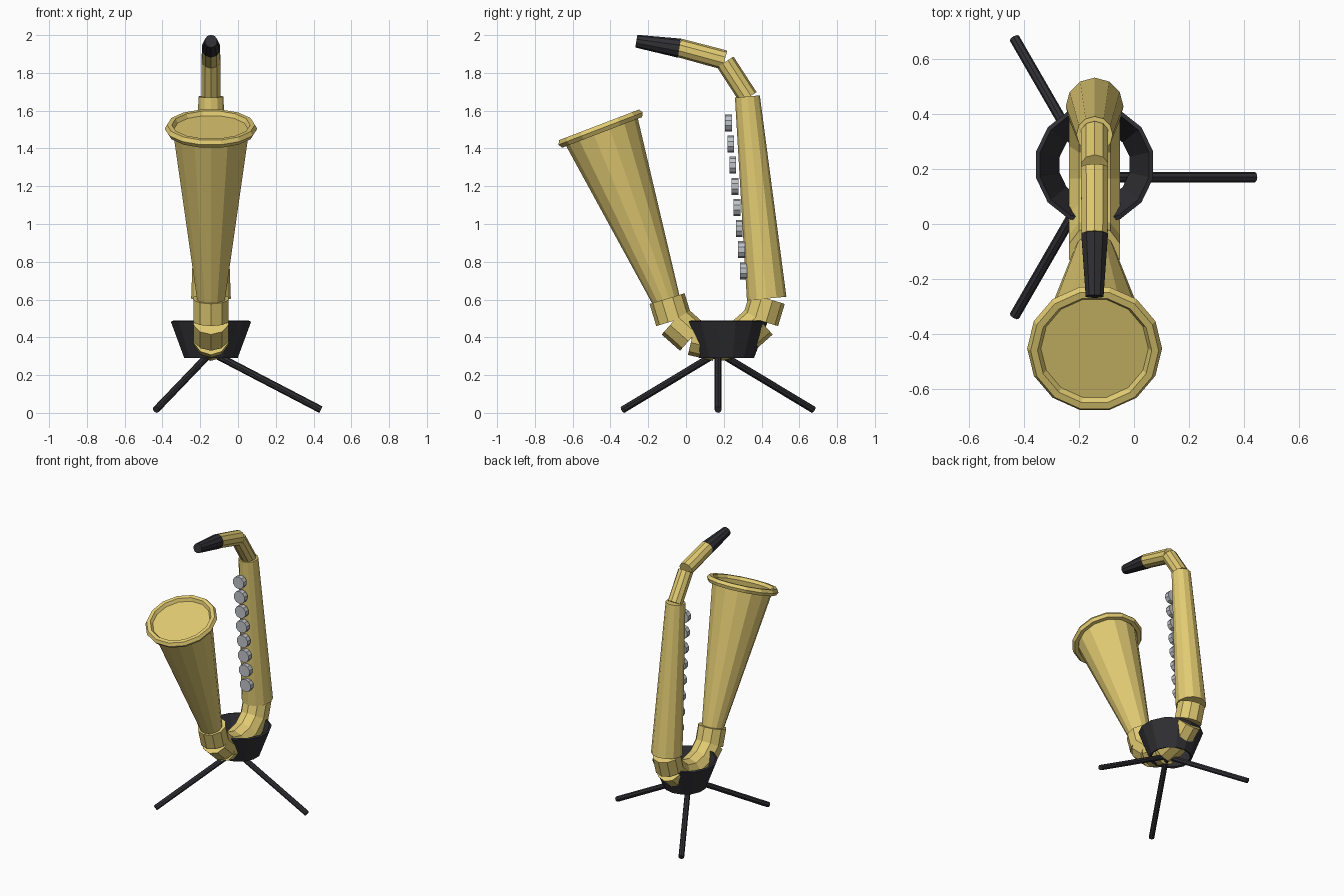
import bpy
from math import sin, cos, pi, radians
from mathutils import Vector

if "Cube" in bpy.data.objects:
    bpy.data.objects.remove(bpy.data.objects["Cube"])

CX = -0.143  # side-to-side centre of the instrument


def material(name, rgb):
    m = bpy.data.materials.new(name)
    m.diffuse_color = (*rgb, 1)
    m.use_nodes = True
    m.node_tree.nodes["Principled BSDF"].inputs["Base Color"].default_value = m.diffuse_color
    return m


brass = material("brass", (0.76, 0.60, 0.17))
black = material("black", (0.03, 0.03, 0.035))
steel = material("steel", (0.52, 0.54, 0.57))


def tube(name, a, b, r1, r2, sides, mat, fill='NGON'):
    """Straight or tapered tube from point a to point b."""
    a, b = Vector(a), Vector(b)
    d = b - a
    bpy.ops.mesh.primitive_cone_add(vertices=sides, radius1=r1, radius2=r2,
                                    depth=d.length, end_fill_type=fill,
                                    location=(a + b) / 2)
    o = bpy.context.object
    o.rotation_euler = d.to_track_quat('Z', 'Y').to_euler()
    o.name = name
    o.data.materials.append(mat)
    return o


def mid(y, z):
    return Vector((CX, y, z))


# Main body and flared bell
tube("body_tube", mid(0.427, 0.605), mid(0.325, 1.675), 0.105, 0.066, 12, brass)
bell_low, bell_top = mid(-0.103, 0.593), mid(-0.452, 1.505)
tube("bell", bell_low, bell_top, 0.074, 0.206, 14, brass)

# Rolled bell rim
axis = (bell_top - bell_low).to_track_quat('Z', 'Y').to_euler()
bpy.ops.mesh.primitive_torus_add(major_segments=14, minor_segments=6,
                                 major_radius=0.22, minor_radius=0.025,
                                 location=bell_top, rotation=axis)
rim = bpy.context.object
rim.name = "bell_rim"
rim.data.materials.append(brass)

# Bow: short straight pieces around a half ellipse
arc = [mid(0.165 - 0.265 * cos(i * pi / 6), 0.605 - 0.235 * sin(i * pi / 6))
       for i in range(7)]
for i in range(6):
    tube(f"bow_segment_{i + 1}", arc[i], arc[i + 1], 0.097, 0.097, 10, brass)

# Neck and mouthpiece
tube("neck_lower", mid(0.33, 1.67), mid(0.208, 1.858), 0.052, 0.052, 10, brass)
tube("neck_upper", mid(0.205, 1.868), mid(-0.037, 1.933), 0.052, 0.05, 10, brass)
tube("mouthpiece", mid(-0.035, 1.931), mid(-0.263, 1.968), 0.051, 0.034, 10, black)

# Row of round keys down the front of the body
for i in range(8):
    t = i / 7
    y, z = 0.225 + 0.08 * t, 1.535 - 0.783 * t
    tube(f"key_{i + 1}", mid(y + 0.018, z), mid(y - 0.018, z), 0.045, 0.045, 10, steel)

# Stand: open tapered cradle and three legs
cradle = tube("stand_cradle", mid(0.215, 0.29), mid(0.215, 0.483),
              0.145, 0.218, 14, black, 'NOTHING')
wall = cradle.modifiers.new("wall", 'SOLIDIFY')
wall.thickness = 0.016
for i in range(3):
    a = radians(120 * i)
    foot = (CX + 0.582 * cos(a), 0.17 + 0.582 * sin(a), 0.017)
    tube(f"stand_leg_{i + 1}", (CX, 0.17, 0.32), foot, 0.019, 0.019, 8, black)
